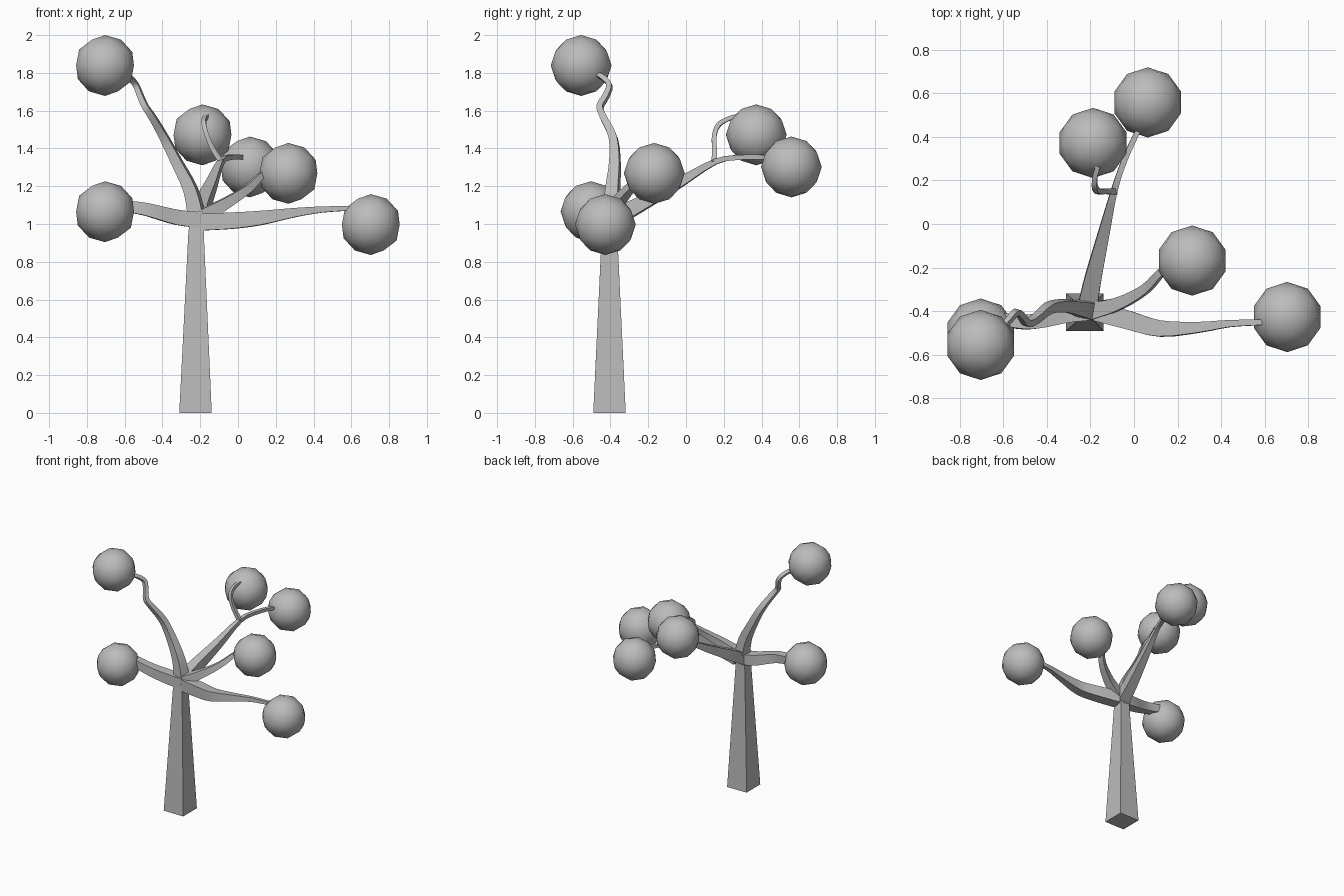
import bpy, bmesh, math
from mathutils import Vector

if "Cube" in bpy.data.objects:
    bpy.data.objects.remove(bpy.data.objects["Cube"])

gray = bpy.data.materials.new("plain_gray")
gray.diffuse_color = (0.5, 0.5, 0.5, 1)
gray.use_nodes = True
gray.node_tree.nodes["Principled BSDF"].inputs["Base Color"].default_value = gray.diffuse_color


def finish(obj):
    obj.data.materials.append(gray)
    bpy.ops.object.select_all(action='DESELECT')
    obj.select_set(True)
    bpy.context.view_layer.objects.active = obj
    bpy.ops.object.shade_smooth_by_angle(angle=math.radians(40))


def smooth_path(pts, steps=3):
    """Catmull-Rom through (x, y, z, half_width) points."""
    p = [Vector(q) for q in pts]
    p = [2 * p[0] - p[1]] + p + [2 * p[-1] - p[-2]]
    out = []
    for i in range(1, len(p) - 2):
        a, b, c, d = p[i - 1:i + 3]
        for s in range(steps):
            t = s / steps
            out.append(0.5 * (2 * b + (c - a) * t + (2 * a - 5 * b + 4 * c - d) * t * t
                              + (3 * b - a - 3 * c + d) * t ** 3))
    return out + [p[-2]]


def limb(name, pts, steps=3):
    """Square tapered tube along a path."""
    path = smooth_path(pts, steps)
    pos = [q.to_3d() for q in path]
    bm = bmesh.new()
    rings, side = [], None
    for i, q in enumerate(path):
        t = (pos[min(i + 1, len(pos) - 1)] - pos[max(i - 1, 0)]).normalized()
        if side is None:
            side = t.cross(Vector((0, 0, 1)))
            if side.length < 0.01:
                side = Vector((1, 0, 0))
        side = (side - t * side.dot(t)).normalized()
        up = side.cross(t)
        w = max(q[3], 0.008)
        rings.append([bm.verts.new(pos[i] + side * w * a + up * w * b)
                      for a, b in ((-1, -1), (1, -1), (1, 1), (-1, 1))])
    for r0, r1 in zip(rings, rings[1:]):
        for k in range(4):
            n = (k + 1) % 4
            bm.faces.new((r0[k], r0[n], r1[n], r1[k]))
    bm.faces.new(rings[0])
    bm.faces.new(rings[-1])
    bmesh.ops.recalc_face_normals(bm, faces=bm.faces)
    me = bpy.data.meshes.new(name)
    bm.to_mesh(me)
    bm.free()
    obj = bpy.data.objects.new(name, me)
    bpy.context.collection.objects.link(obj)
    finish(obj)


# trunk
limb("trunk", [(-.225, -.405, 0, .086), (-.222, -.405, .95, .041), (-.215, -.4, 1.05, .036)], 1)

# branches
limb("tall_left_branch", [
    (-.215, -.395, 1.03, .042), (-.25, -.388, 1.18, .034), (-.32, -.376, 1.32, .027),
    (-.39, -.385, 1.455, .022), (-.45, -.435, 1.56, .018), (-.49, -.455, 1.62, .016),
    (-.515, -.425, 1.675, .015), (-.54, -.405, 1.735, .014), (-.573, -.44, 1.775, .013),
    (-.6, -.47, 1.79, .012)])
limb("low_left_branch", [
    (-.2, -.4, 1.02, .042), (-.32, -.415, 1.035, .04), (-.42, -.44, 1.06, .036),
    (-.5, -.45, 1.08, .033), (-.6, -.44, 1.095, .03)])
limb("low_right_branch", [
    (-.18, -.4, 1.01, .044), (-.03, -.44, 1.018, .043), (.12, -.48, 1.032, .037),
    (.3, -.474, 1.06, .024), (.44, -.457, 1.076, .016), (.587, -.452, 1.083, .012)])
limb("short_right_branch", [
    (-.2, -.4, 1.035, .04), (-.07, -.365, 1.107, .029), (.05, -.3, 1.185, .021),
    (.127, -.22, 1.26, .016), (.17, -.19, 1.275, .013)])
limb("back_branch", [
    (-.215, -.39, 1.025, .045), (-.19, -.26, 1.095, .039), (-.14, -.05, 1.21, .027),
    (-.09, .155, 1.33, .015), (-.045, .29, 1.353, .013), (.005, .4, 1.355, .012),
    (.02, .43, 1.35, .011)])
limb("back_twig", [
    (-.087, .15, 1.325, .014), (-.135, .15, 1.4, .013), (-.165, .15, 1.47, .012),
    (-.18, .172, 1.525, .012), (-.178, .22, 1.555, .011), (-.165, .265, 1.57, .011)])

# foliage balls at the branch ends
balls = [(-.704, -.555, 1.839), (-.704, -.503, 1.065), (-.188, .372, 1.472),
         (.063, .558, 1.302), (.267, -.168, 1.268), (.703, -.427, .997)]
for i, c in enumerate(balls):
    bpy.ops.mesh.primitive_ico_sphere_add(subdivisions=2, radius=.161, location=c)
    ball = bpy.context.object
    ball.name = f"foliage_ball_{i + 1}"
    finish(ball)
